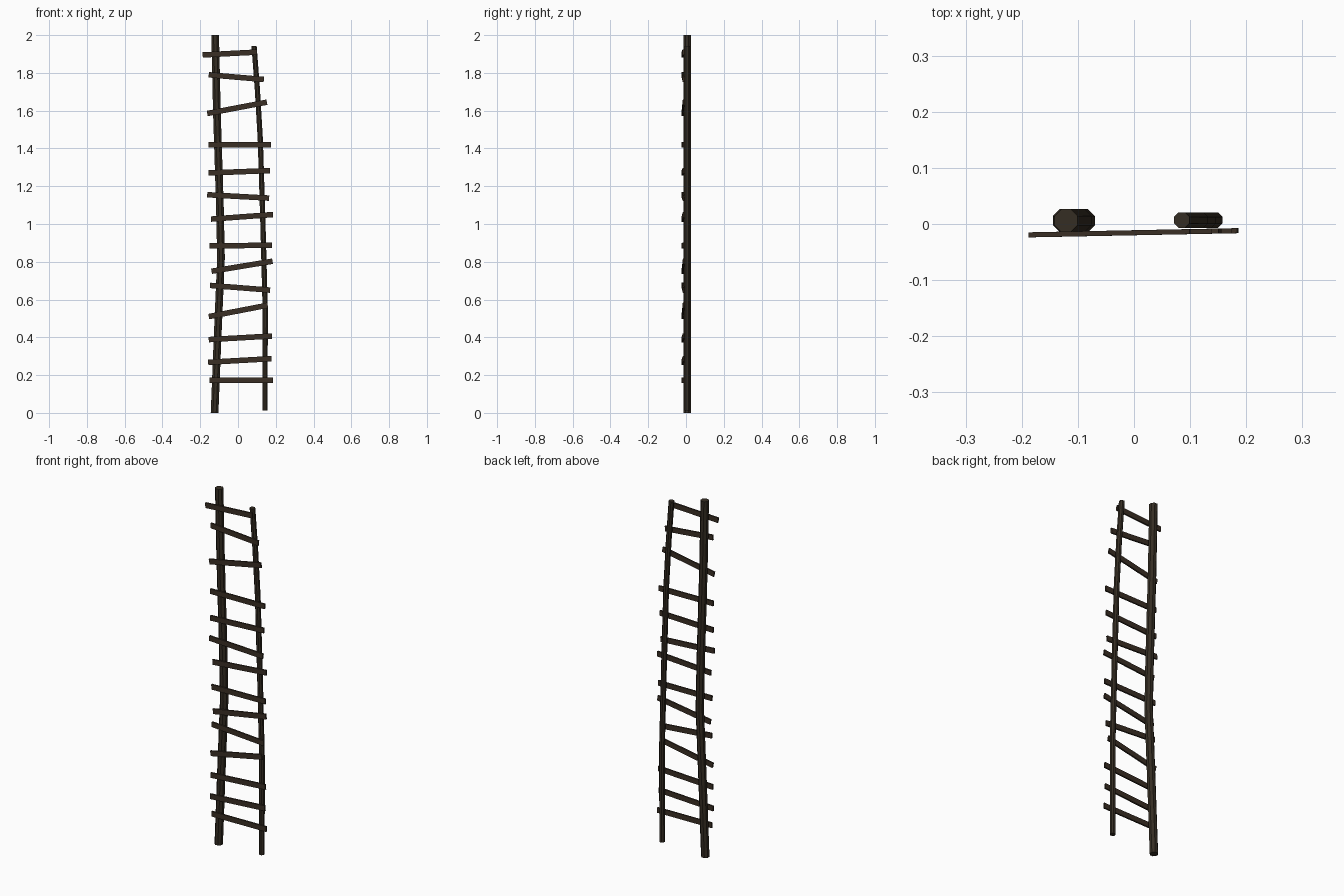
import bpy
import bmesh
import math
from mathutils import Vector

default = bpy.data.objects.get("Cube")
if default:
    bpy.data.objects.remove(default)


def make_material(name, colour):
    mat = bpy.data.materials.new(name)
    mat.use_nodes = True
    mat.diffuse_color = colour
    mat.node_tree.nodes["Principled BSDF"].inputs["Base Color"].default_value = colour
    return mat


pole_wood = make_material("dark pole wood", (0.036, 0.027, 0.017, 1))
rung_wood = make_material("dark rung wood", (0.042, 0.028, 0.018, 1))


def finish(name, bm, material):
    bmesh.ops.recalc_face_normals(bm, faces=bm.faces)
    mesh = bpy.data.meshes.new(name)
    bm.to_mesh(mesh)
    bm.free()
    mesh.materials.append(material)
    obj = bpy.data.objects.new(name, mesh)
    bpy.context.collection.objects.link(obj)
    return obj


def pole(name, path, y, radius, sides=8):
    """Faceted pole swept through (x, z) points, with level capped ends."""
    bm = bmesh.new()
    rings = []
    for x, z in path:
        ring = []
        for i in range(sides):
            a = math.tau * (i + 0.5) / sides
            ring.append(bm.verts.new((x + radius * math.cos(a), y + radius * math.sin(a), z)))
        rings.append(ring)
    for low, high in zip(rings, rings[1:]):
        for i in range(sides):
            j = (i + 1) % sides
            bm.faces.new((low[i], low[j], high[j], high[i]))
    bm.faces.new(rings[0])
    bm.faces.new(rings[-1])
    return finish(name, bm, pole_wood)


def rung(name, x1, z1, x2, z2, height=0.029, depth=0.009):
    """Flat board between two points, lying against the front of both poles."""
    start = Vector((x1, -0.018 + 0.02 * (x1 + 0.12), z1))
    end = Vector((x2, -0.018 + 0.02 * (x2 + 0.12), z2))
    along = (end - start).normalized()
    back = Vector((0, 1, 0))
    up = along.cross(back).normalized()
    bm = bmesh.new()
    bmesh.ops.create_cube(bm, size=1)
    middle = (start + end) / 2
    length = (end - start).length
    for v in bm.verts:
        c = v.co.copy()
        v.co = middle + along * c.x * length + back * c.y * depth + up * c.z * height
    return finish(name, bm, rung_wood)


# Crooked side poles
pole("right_pole", [(-0.124, 0), (-0.108, 0.4), (-0.09, 0.82), (-0.096, 1.1),
                    (-0.112, 1.6), (-0.121, 2)], 0.006, 0.022)
pole("left_pole", [(0.143, 0.013), (0.144, 0.55), (0.132, 1), (0.118, 1.45),
                   (0.102, 1.72), (0.085, 1.942)], 0.007, 0.015)

# Uneven rungs, bottom to top
rungs = [
    (-0.15, 0.172, 0.185, 0.172), (-0.158, 0.268, 0.177, 0.287),
    (-0.155, 0.388, 0.18, 0.407), (-0.155, 0.51, 0.157, 0.57),
    (-0.148, 0.675, 0.17, 0.65), (-0.14, 0.75, 0.183, 0.803),
    (-0.15, 0.885, 0.18, 0.887), (-0.143, 1.026, 0.185, 1.05),
    (-0.163, 1.155, 0.165, 1.137), (-0.157, 1.27, 0.17, 1.283),
    (-0.157, 1.42, 0.175, 1.42), (-0.163, 1.585, 0.153, 1.645),
    (-0.155, 1.79, 0.137, 1.765), (-0.187, 1.895, 0.1, 1.91),
]
for number, ends in enumerate(rungs, start=1):
    rung(f"rung_{number}", *ends)
